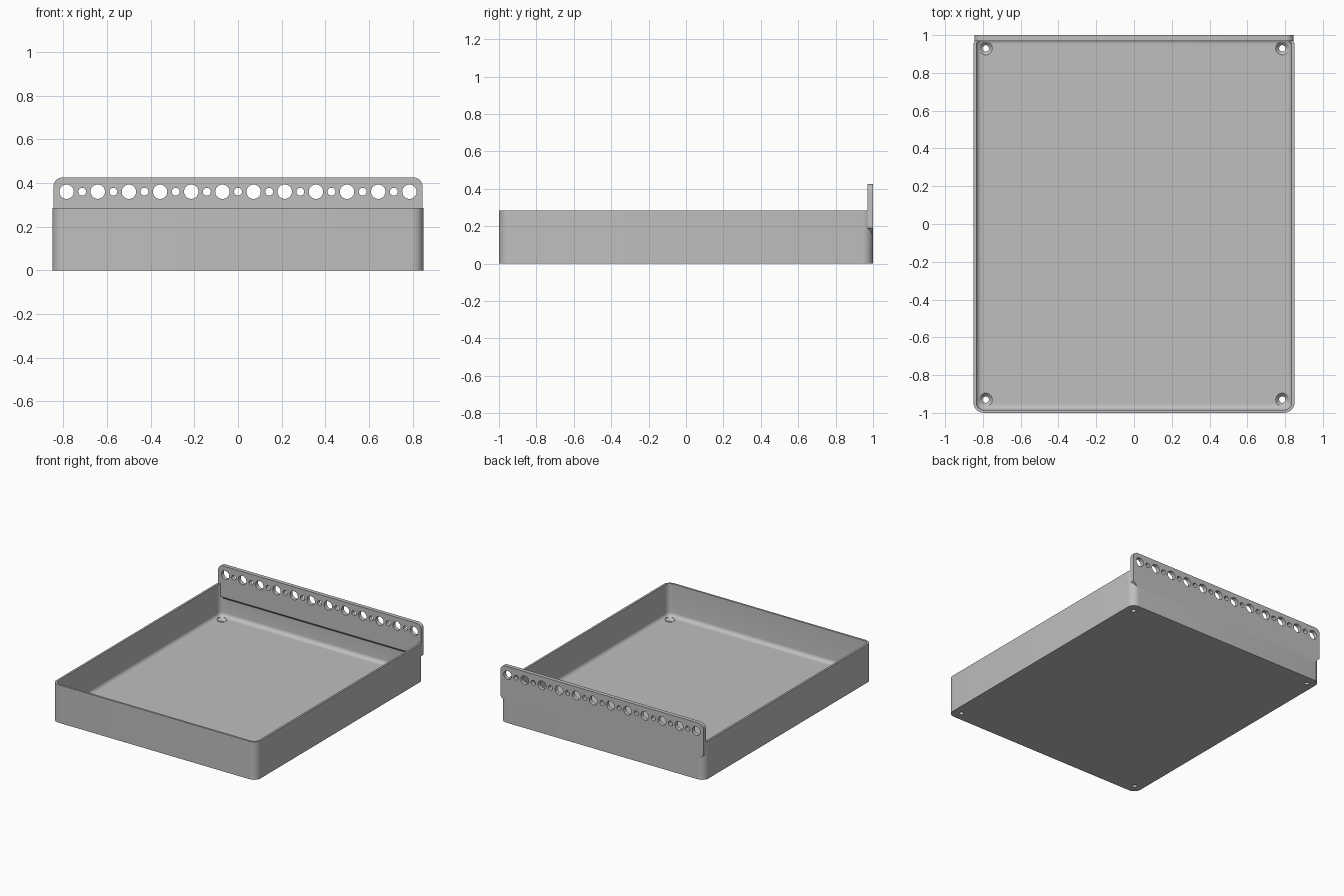
import bpy, bmesh
from math import sin, cos, pi
from mathutils import Matrix

if "Cube" in bpy.data.objects:
    bpy.data.objects.remove(bpy.data.objects["Cube"])

grey = bpy.data.materials.new("plain grey")
grey.use_nodes = True
GREY = (0.52, 0.52, 0.52, 1)
grey.diffuse_color = GREY
grey.node_tree.nodes["Principled BSDF"].inputs["Base Color"].default_value = GREY

HX, HY, R = 0.85, 0.9995, 0.055     # tray half sizes and corner radius
WALL, FLOOR, TOP, FILLET = 0.015, 0.04, 0.285, 0.03
PLATE_X, PLATE_TOP, PLATE_LOW, PLATE_IN = 0.845, 0.425, 0.155, 0.97


def rounded(hx, hy, r, steps=8):
    """Rounded rectangle outline; a circle when hx = hy = r."""
    pts = []
    for q, (sx, sy) in enumerate([(1, 1), (-1, 1), (-1, -1), (1, -1)]):
        for i in range(steps + 1):
            a = (q + i / steps) * pi / 2
            pts.append((sx * (hx - r) + r * cos(a), sy * (hy - r) + r * sin(a)))
    return pts


def loft(bm, rings, matrix=Matrix()):
    """Skin a stack of (outline, z) rings and close both ends."""
    loops = [[bm.verts.new(matrix @ Matrix.Translation((x, y, z)).translation)
              for x, y in pts] for pts, z in rings]
    n = len(loops[0])
    for a, b in zip(loops, loops[1:]):
        for i in range(n):
            j = (i + 1) % n
            bm.faces.new((a[i], a[j], b[j], b[i]))
    bm.faces.new(loops[0][::-1])
    bm.faces.new(loops[-1])


def circle_rings(profile):
    return [(rounded(r, r, r), z) for r, z in profile]


def finish(bm, name):
    bmesh.ops.remove_doubles(bm, verts=bm.verts, dist=1e-5)
    bmesh.ops.recalc_face_normals(bm, faces=bm.faces)
    mesh = bpy.data.meshes.new(name)
    bm.to_mesh(mesh)
    bm.free()
    mesh.materials.append(grey)
    obj = bpy.data.objects.new(name, mesh)
    bpy.context.collection.objects.link(obj)
    return obj


def combine(obj, other, operation):
    """Apply a boolean and discard the helper object."""
    mod = obj.modifiers.new(operation, 'BOOLEAN')
    mod.operation, mod.object, mod.solver = operation, other, 'EXACT'
    bpy.ops.object.select_all(action='DESELECT')
    bpy.context.view_layer.objects.active = obj
    obj.select_set(True)
    bpy.ops.object.modifier_apply(modifier=mod.name)
    bpy.data.objects.remove(other)


# Tray: outer wall, rim, inner wall, filleted floor
bm = bmesh.new()
rings = [(rounded(HX, HY, R), 0), (rounded(HX, HY, R), TOP)]
inner = (HX - WALL, HY - WALL, R - WALL)
rings.append((rounded(*inner), TOP))
for k in range(7):
    a = k / 6 * pi / 2
    inset = FILLET * (1 - cos(a))
    rings.append((rounded(*[v - inset for v in inner]),
                  FLOOR + FILLET * (1 - sin(a))))
loft(bm, rings)
tray = finish(bm, "tray")

# Back plate: rounded top corners, sloped lower ends and underside
bm = bmesh.new()
slope = 0.035
top = [(x, z + PLATE_TOP - 0.1) for x, z in rounded(PLATE_X, 0.1, 0.04) if z > 0]
outline = top + [(-PLATE_X, PLATE_LOW + slope), (slope - PLATE_X, PLATE_LOW),
                 (PLATE_X - slope, PLATE_LOW), (PLATE_X, PLATE_LOW + slope)]
face = bm.faces.new([bm.verts.new((x, 1, z)) for x, z in outline])
extruded = bmesh.ops.extrude_face_region(bm, geom=[face])["geom"]
for v in extruded:
    if isinstance(v, bmesh.types.BMVert):
        v.co.y = PLATE_IN
        v.co.z = max(v.co.z, PLATE_LOW + slope)
back_plate = finish(bm, "back_plate")

# Row of alternating large and small holes
bm = bmesh.new()
for i in range(23):
    r = 0.018 if i % 2 else 0.033
    place = Matrix.Translation(((i - 11) * 0.0714, 1, 0.36)) @ Matrix.Rotation(pi / 2, 4, 'X')
    loft(bm, circle_rings([(r, -0.1), (r, 0.1)]), place)
combine(back_plate, finish(bm, "row_cutter"), 'DIFFERENCE')

# Countersunk screw holes in the floor corners
bm = bmesh.new()
for sx in (-1, 1):
    for sy in (-1, 1):
        loft(bm, circle_rings([(0.017, -0.05), (0.017, FLOOR - 0.018),
                               (0.035, FLOOR), (0.035, FLOOR + 0.03)]),
             Matrix.Translation((sx * 0.785, sy * 0.93, 0)))
combine(tray, finish(bm, "screw_cutter"), 'DIFFERENCE')

combine(tray, back_plate, 'UNION')
tray.name = "tray_with_back_plate"
bpy.ops.object.shade_smooth_by_angle(angle=pi / 6)
